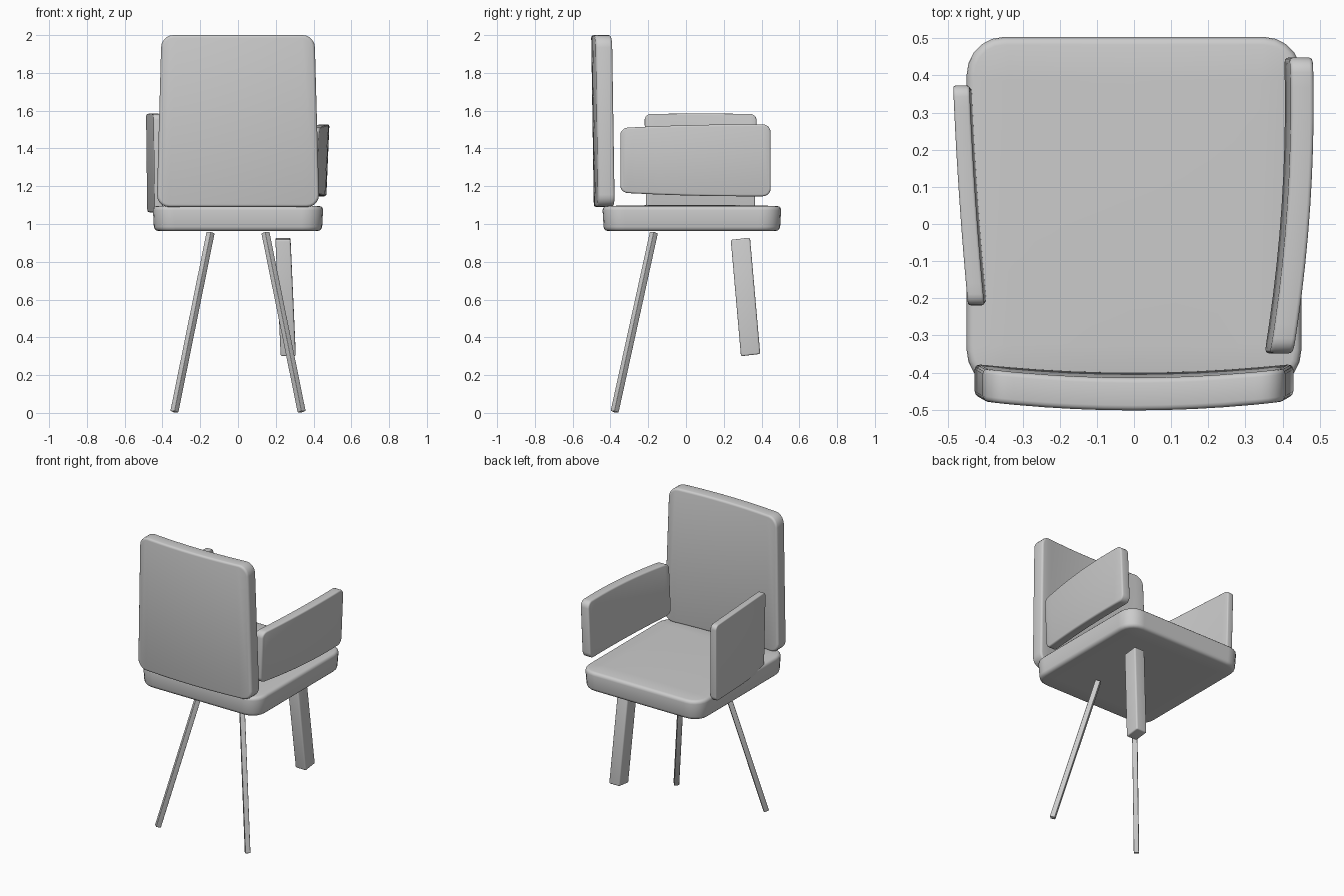
import bpy, bmesh
from mathutils import Vector

if "Cube" in bpy.data.objects:
    bpy.data.objects.remove(bpy.data.objects["Cube"])


def finish(name, bm):
    bmesh.ops.recalc_face_normals(bm, faces=bm.faces)
    mesh = bpy.data.meshes.new(name)
    bm.to_mesh(mesh)
    bm.free()
    ob = bpy.data.objects.new(name, mesh)
    bpy.context.collection.objects.link(ob)
    bpy.ops.object.select_all(action='DESELECT')
    ob.select_set(True)
    bpy.context.view_layer.objects.active = ob
    bpy.ops.object.shade_smooth_by_angle(angle=0.6)
    return ob


def slab(name, half, thin, corner, rim, warp, cut_axes=(), cuts=9):
    """Rounded panel; warp gets the local point and its -1..1 version."""
    half = Vector(half)
    bm = bmesh.new()
    bmesh.ops.create_cube(bm, size=2)
    bmesh.ops.scale(bm, vec=half, verts=bm.verts)
    # round the outline corners
    along = [e for e in bm.edges
             if abs((e.verts[0].co - e.verts[1].co).normalized()[thin]) > 0.9]
    bmesh.ops.bevel(bm, geom=along, offset=corner, segments=5, profile=0.5,
                    affect='EDGES')
    # soften the rims of the two broad faces
    bm.normal_update()
    broad = [f for f in bm.faces if abs(f.normal[thin]) > 0.9]
    edges = list({e for f in broad for e in f.edges})
    bmesh.ops.bevel(bm, geom=edges, offset=rim, segments=3, profile=0.5,
                    affect='EDGES')
    # slices that let the panel bend
    for a in cut_axes:
        n = Vector((0, 0, 0))
        n[a] = 1
        for i in range(1, cuts + 1):
            bmesh.ops.bisect_plane(
                bm, geom=bm.verts[:] + bm.edges[:] + bm.faces[:],
                plane_co=n * half[a] * (2 * i / (cuts + 1) - 1), plane_no=n)
    for v in bm.verts:
        u = Vector([v.co[k] / half[k] for k in range(3)])
        v.co = warp(v.co.copy(), u)
    return finish(name, bm)


# Seat: soft square cushion, slightly narrower underneath
def seat_warp(p, u):
    crown = 0.006 * (1 - u.x ** 2) * (1 - u.y ** 2) if u.z > 0.9 else 0
    k = 1 + 0.008 * u.z
    return Vector((p.x * k, 0.031 + p.y * k, 1.029 + p.z + crown))


slab("seat", (0.448, 0.470, 0.066), 2, 0.10, 0.022, seat_warp, (0, 1), 7)


# Backrest: bowed panel tapering toward the top
def back_warp(p, u):
    return Vector((p.x * (1 - 0.03 * u.z),
                   -0.451 + p.y - 0.007 * u.z + 0.024 * u.x ** 2,
                   1.545 + p.z))


slab("backrest", (0.418, 0.044, 0.455), 1, 0.065, 0.014, back_warp, (0,), 9)


# Armrests: thin curved panels at different heights
def left_arm_warp(p, u):
    return Vector((-0.446 - 0.020 * u.y + 0.004 * u.y ** 2 + p.x - 0.003 * u.z,
                   0.077 + p.y * (1 + 0.015 * u.z),
                   1.323 + p.z * (1 - 0.015 * u.y ** 2)))


def right_arm_warp(p, u):
    return Vector((0.436 + 0.0265 * u.y - 0.0195 * u.y ** 2 + p.x + 0.008 * u.z,
                   0.05 + p.y,
                   1.337 + p.z * (1 + 0.05 * u.y - 0.035 * u.y ** 2)))


slab("left_armrest", (0.022, 0.292, 0.262), 0, 0.03, 0.007,
     left_arm_warp, (1,))
slab("right_armrest", (0.031, 0.398, 0.187), 0, 0.04, 0.010,
     right_arm_warp, (1,))


# Thick short leg, leaning outward
def thick_leg_warp(p, u):
    return Vector((0.252 - 0.014 * u.z + p.x,
                   0.315 - 0.027 * u.z + p.y,
                   0.614 + p.z + 0.006 * u.y))


slab("thick_leg", (0.040, 0.051, 0.308), 2, 0.010, 0.008, thick_leg_warp)


# Thin splayed legs
for side, name in ((-1, "left_thin_leg"), (1, "right_thin_leg")):
    top = Vector((side * 0.145, -0.17, 0.955))
    foot = Vector((side * 0.337, -0.378, 0.006))
    axis = top - foot
    rot = axis.to_track_quat('Z', 'Y')
    mid = (top + foot) / 2
    slab(name, (0.016, 0.016, axis.length / 2), 2, 0.003, 0.004,
         lambda p, u: mid + rot @ p)
